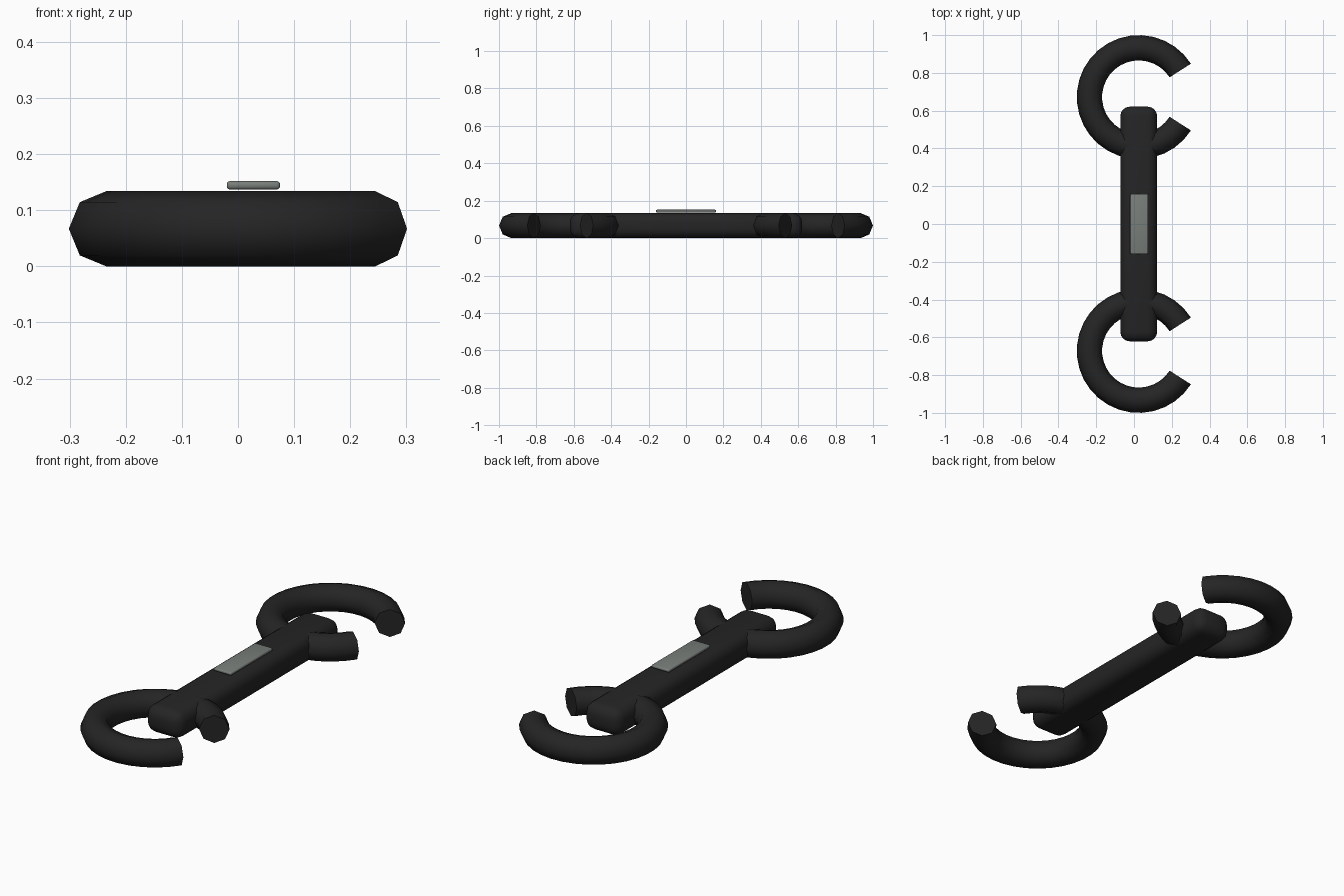
import bpy, bmesh, math

if "Cube" in bpy.data.objects:
    bpy.data.objects.remove(bpy.data.objects["Cube"])

CX, R, r, Z = 0.025, 0.261, 0.067, 0.067   # shared centre line, ring radii


def material(name, rgb):
    m = bpy.data.materials.new(name)
    m.diffuse_color = (*rgb, 1)
    m.use_nodes = True
    m.node_tree.nodes["Principled BSDF"].inputs["Base Color"].default_value = m.diffuse_color
    return m


black = material("black rubber", (0.018, 0.018, 0.018))
grey = material("grey label", (0.19, 0.21, 0.195))


def finish(bm, name, mat):
    bmesh.ops.recalc_face_normals(bm, faces=bm.faces)
    me = bpy.data.meshes.new(name)
    bm.to_mesh(me)
    bm.free()
    me.materials.append(mat)
    ob = bpy.data.objects.new(name, me)
    bpy.context.collection.objects.link(ob)
    bpy.ops.object.select_all(action='DESELECT')
    ob.select_set(True)
    bpy.context.view_layer.objects.active = ob
    bpy.ops.object.shade_smooth_by_angle(angle=math.radians(50))
    return ob


# Open hook: octagonal tube swept around a ring, with a gap towards +x
def hook(name, side, steps=27, sides=8, gap=math.radians(32.6)):
    bm = bmesh.new()
    rings = []
    for i in range(steps + 1):
        a = gap + (2 * math.pi - 2 * gap) * i / steps
        ring = []
        for j in range(sides):
            b = 2 * math.pi * j / sides
            d = R + r * math.cos(b)
            ring.append(bm.verts.new((CX + d * math.cos(a),
                                      side * 0.672 + d * math.sin(a),
                                      Z + r * math.sin(b))))
        rings.append(ring)
    for p, q in zip(rings, rings[1:]):
        for j in range(sides):
            k = (j + 1) % sides
            bm.faces.new((p[j], p[k], q[k], q[j]))
    bm.faces.new(rings[0])
    bm.faces.new(rings[-1])
    return finish(bm, name, black)


# Box with rounded edges
def rounded_box(name, size, centre, bevel, segments, mat):
    bm = bmesh.new()
    bmesh.ops.create_cube(bm, size=1)
    bmesh.ops.scale(bm, vec=size, verts=bm.verts)
    bmesh.ops.translate(bm, vec=centre, verts=bm.verts)
    bmesh.ops.bevel(bm, geom=bm.edges[:], offset=bevel, segments=segments,
                    profile=0.5, affect='EDGES')
    return finish(bm, name, mat)


hook("back_hook", 1)
hook("front_hook", -1)
rounded_box("handle_bar", (0.195, 1.242, 0.133), (CX, 0, Z), 0.05, 4, black)
rounded_box("label_plate", (0.095, 0.32, 0.015), (0.0275, 0, 0.1445), 0.006, 3, grey)
